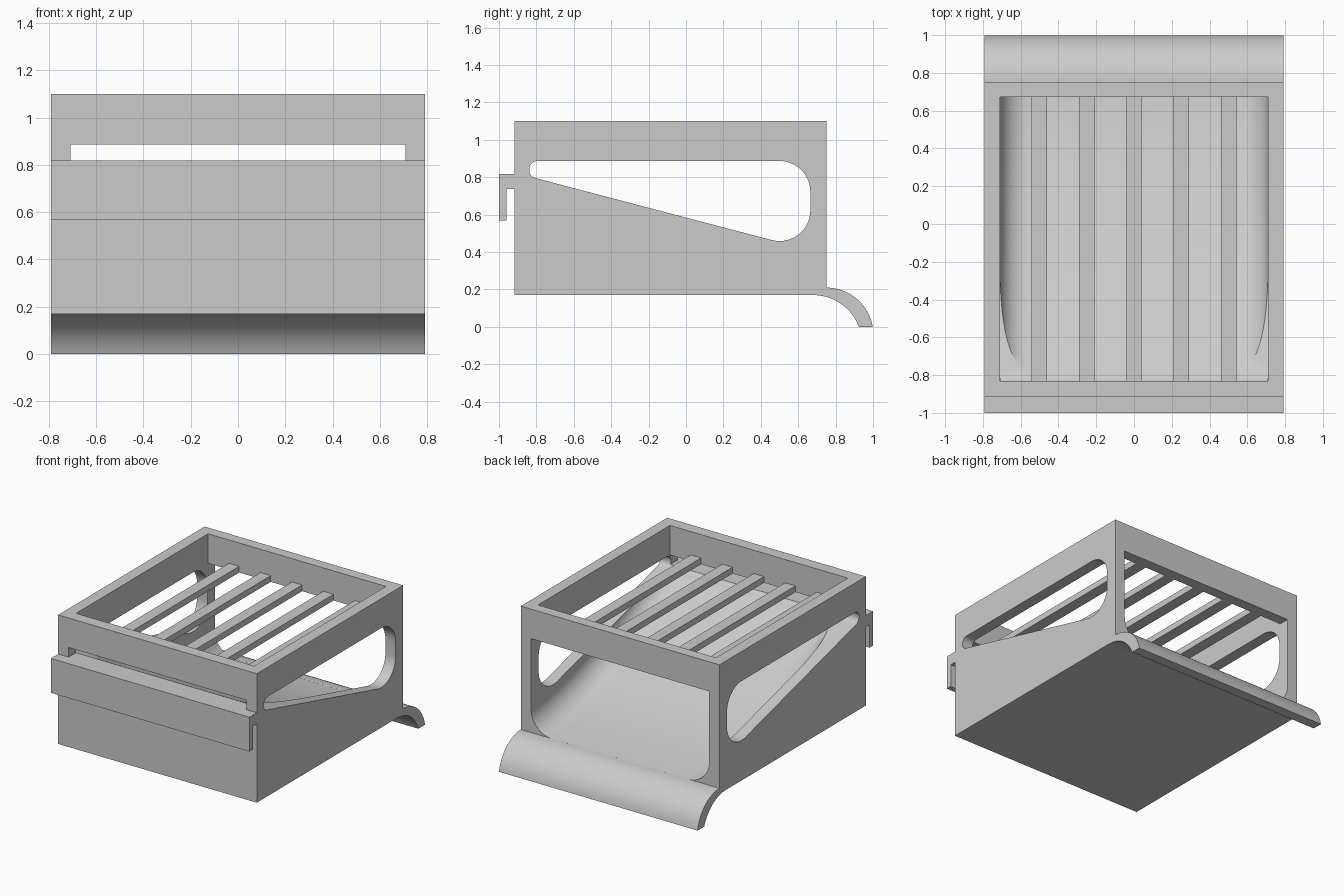
import bpy, bmesh, math
from mathutils import Vector

cube = bpy.data.objects.get("Cube")
if cube:
    bpy.data.objects.remove(cube, do_unlink=True)

grey = bpy.data.materials.new("plain grey")
grey.use_nodes = True
colour = (0.6, 0.6, 0.6, 1)
grey.diffuse_color = colour
grey.node_tree.nodes["Principled BSDF"].inputs["Base Color"].default_value = colour


def loft(name, rings):
    """Closed solid through matching rings of 3D points."""
    bm = bmesh.new()
    loops = [[bm.verts.new(p) for p in ring] for ring in rings]
    for low, high in zip(loops, loops[1:]):
        for i in range(len(low)):
            bm.faces.new((low[i - 1], low[i], high[i], high[i - 1]))
    bm.faces.new(loops[0])
    bm.faces.new(loops[-1])
    bmesh.ops.recalc_face_normals(bm, faces=bm.faces)
    mesh = bpy.data.meshes.new(name)
    bm.to_mesh(mesh)
    bm.free()
    mesh.materials.append(grey)
    obj = bpy.data.objects.new(name, mesh)
    bpy.context.collection.objects.link(obj)
    return obj


def side_prism(name, pts, half):
    """Side outline in (y, z), extruded across the width."""
    return loft(name, [[(x, y, z) for y, z in pts] for x in (-half, half)])


def box(name, half_x, y0, y1, z0, z1, x=0):
    corners = [(x - half_x, y0), (x + half_x, y0), (x + half_x, y1), (x - half_x, y1)]
    return loft(name, [[(a, b, z) for a, b in corners] for z in (z0, z1)])


def arc(cy, cz, r, start, end, n=20):
    angles = [math.radians(start + (end - start) * i / n) for i in range(n + 1)]
    return [(cy + r * math.cos(a), cz + r * math.sin(a)) for a in angles]


def rounded(corners, n=14):
    """Round each (y, z, radius) corner of a convex outline."""
    out = []
    for i, (y, z, r) in enumerate(corners):
        p = Vector((y, z))
        a = (Vector(corners[i - 1][:2]) - p).normalized()
        b = (Vector(corners[(i + 1) % len(corners)][:2]) - p).normalized()
        half = a.angle(b) / 2
        centre = p + (a + b).normalized() * r / math.sin(half)
        s = p + a * r / math.tan(half) - centre
        e = p + b * r / math.tan(half) - centre
        sweep = s.angle(e)
        for k in range(n + 1):
            t = k / n
            v = (s * math.sin((1 - t) * sweep) + e * math.sin(t * sweep)) / math.sin(sweep)
            out.append(tuple(centre + v))
    return out


def boolean(obj, tool, operation="DIFFERENCE"):
    mod = obj.modifiers.new("cut", "BOOLEAN")
    mod.operation, mod.solver, mod.object = operation, "EXACT", tool
    bpy.context.view_layer.objects.active = obj
    bpy.ops.object.modifier_apply(modifier=mod.name)
    bpy.data.objects.remove(tool, do_unlink=True)


WIDTH, INNER = 0.792, 0.71
FRONT, BACK, TOP, SHELF = -0.917, 0.75, 1.10, 0.887
INNER_FRONT, INNER_BACK = -0.83, 0.672
LEDGE = 0.818
FILLET = 0.165


def ramp(y):
    """Floor height: a hollow curve, gentle at the back and steep at the front."""
    u = BACK - y
    return 0.21 + 0.1175 * u + 0.17 * u * u


# Body with front hook and curved rear lip in one side outline
outline = [(FRONT, 0.17)]
outline += arc(0.68, -0.09, 0.26, 90, 20.3)
outline += arc(BACK, -0.042, 0.252, 9.6, 90)
outline += [(BACK, TOP), (FRONT, TOP), (FRONT, LEDGE), (-1, LEDGE), (-1, 0.57),
            (-0.96, 0.57), (-0.96, 0.737), (FRONT, 0.737)]
body = side_prism("body", outline, WIDTH)

# Hollow curved chute with rounded lower corners, open at the back
right = [(INNER - FILLET + a, FILLET + b) for a, b in arc(0, 0, FILLET, -90, 0)]
right.append((INNER, 1))
section = right + [(-x, z) for x, z in reversed(right)]
steps = 24
length = BACK + 0.004 - INNER_FRONT
stations = [INNER_FRONT + length * i / steps for i in range(steps + 1)]
chute = loft("chute_cutter", [[(x, y, ramp(y) + z) for x, z in section] for y in stations])
boolean(chute, box("chute_limit", 1, -1, 1, 0, SHELF), "INTERSECT")
boolean(body, chute)

# Top opening
boolean(body, box("opening_cutter", INNER, INNER_FRONT, INNER_BACK, SHELF - 0.005, TOP + 0.1))

# Front slot with a flat ledge level with the hook
boolean(body, box("slot_cutter", INNER - 0.002, FRONT - 0.004, -0.785, LEDGE, SHELF))

# Tapered window through both sides
window = rounded([(-0.838, SHELF, 0.044), (0.665, SHELF, 0.165),
                  (0.665, 0.41, 0.165), (-0.838, 0.804, 0.044)])
boolean(body, side_prism("window_cutter", window, 1))

bpy.ops.object.select_all(action="DESELECT")
body.select_set(True)
bpy.context.view_layer.objects.active = body
bpy.ops.object.shade_smooth_by_angle(angle=math.radians(30))

# Grille bars across the opening
for i in range(5):
    box(f"grille_bar_{i + 1}", 0.041, INNER_FRONT, INNER_BACK, SHELF, SHELF + 0.045,
        x=(i - 2) * 0.251)
